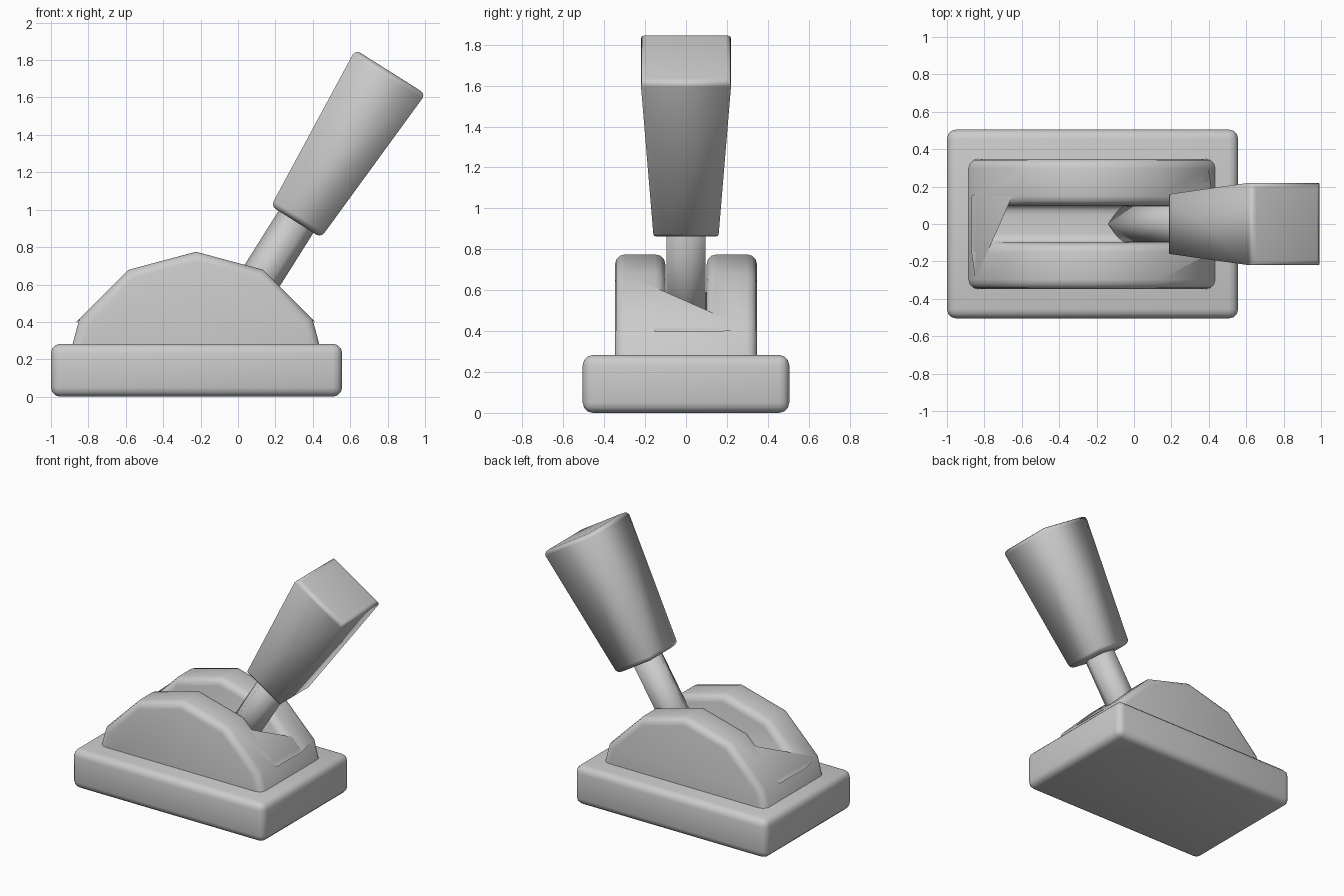
import bpy, bmesh
from math import sin, cos, radians
from mathutils import Matrix, Vector

if "Cube" in bpy.data.objects:
    bpy.data.objects.remove(bpy.data.objects["Cube"])


def finish(name, bm, bevel=0.0, segments=3):
    """Turn a bmesh into a smooth-shaded object with an optional bevel."""
    bmesh.ops.recalc_face_normals(bm, faces=bm.faces)
    for f in bm.faces:
        f.smooth = True
    me = bpy.data.meshes.new(name)
    bm.to_mesh(me)
    bm.free()
    ob = bpy.data.objects.new(name, me)
    bpy.context.collection.objects.link(ob)
    if bevel:
        m = ob.modifiers.new("Bevel", 'BEVEL')
        m.width, m.segments = bevel, segments
        m.limit_method, m.angle_limit = 'ANGLE', radians(40)
    return ob


def box(lo, hi):
    bm = bmesh.new()
    bmesh.ops.create_cube(bm, size=1)
    lo, hi = Vector(lo), Vector(hi)
    for v in bm.verts:
        v.co = (lo + hi) / 2 + v.co * (hi - lo)
    return bm


def loft(rings):
    """Bridge matching rings of points and cap both ends."""
    bm = bmesh.new()
    rows = [[bm.verts.new(p) for p in r] for r in rings]
    n = len(rows[0])
    for a, b in zip(rows, rows[1:]):
        for i in range(n):
            bm.faces.new((a[i], a[(i + 1) % n], b[(i + 1) % n], b[i]))
    bm.faces.new(rows[0][::-1])
    bm.faces.new(rows[-1])
    return bm


# Base plate
finish("base_plate", box((-1, -0.505, 0), (0.557, 0.505, 0.283)), 0.05)

# Slotted housing: upper half of a twelve-sided drum, cut by a channel
cx, cz, r = -0.225, 0.055, 0.72
arc = [(cx + r * cos(radians(a)), cz + r * sin(radians(a))) for a in range(0, 181, 30)]
housing = finish("housing", loft([[(x, y, z) for x, z in arc] for y in (-0.348, 0.348)]))
cutter = finish("slot_cutter", box((-1.5, -0.1, 0.43), (1.5, 0.1, 1.5)))
cutter.hide_render = True
cut = housing.modifiers.new("Slot", 'BOOLEAN')
cut.operation, cut.solver, cut.object = 'DIFFERENCE', 'EXACT', cutter
bpy.context.view_layer.objects.active = housing
bpy.ops.object.modifier_apply(modifier=cut.name)
bpy.data.objects.remove(cutter)
for p in housing.data.polygons:
    p.use_smooth = True
bev = housing.modifiers.new("Bevel", 'BEVEL')
bev.width, bev.segments = 0.05, 3
bev.limit_method, bev.angle_limit = 'ANGLE', radians(40)

# Frame along the tilted lever, origin at the bottom of the handle
tilt = Matrix.Translation((0.31, 0, 0.935)) @ Matrix.Rotation(radians(32.2), 4, 'Y')

# Hexagonal shaft
hexagon = [(0.11 * cos(radians(a)), 0.11 * sin(radians(a))) for a in range(0, 360, 60)]
shaft = loft([[(x, y, z) for x, y in hexagon] for z in (-0.75, 0.1)])
shaft.transform(tilt)
finish("lever_shaft", shaft)

# Tapered square handle with rounded end rims
grip = loft([[(sx * h, sy * h, z) for sx, sy in ((-1, -1), (1, -1), (1, 1), (-1, 1))]
             for h, z in ((0.158, 0), (0.222, 0.948))])
rims = [e for e in grip.edges if abs(e.verts[0].co.z - e.verts[1].co.z) < 1e-4]
bmesh.ops.bevel(grip, geom=rims, offset=0.03, segments=3, profile=0.5, affect='EDGES')
grip.transform(tilt)
finish("lever_handle", grip)
